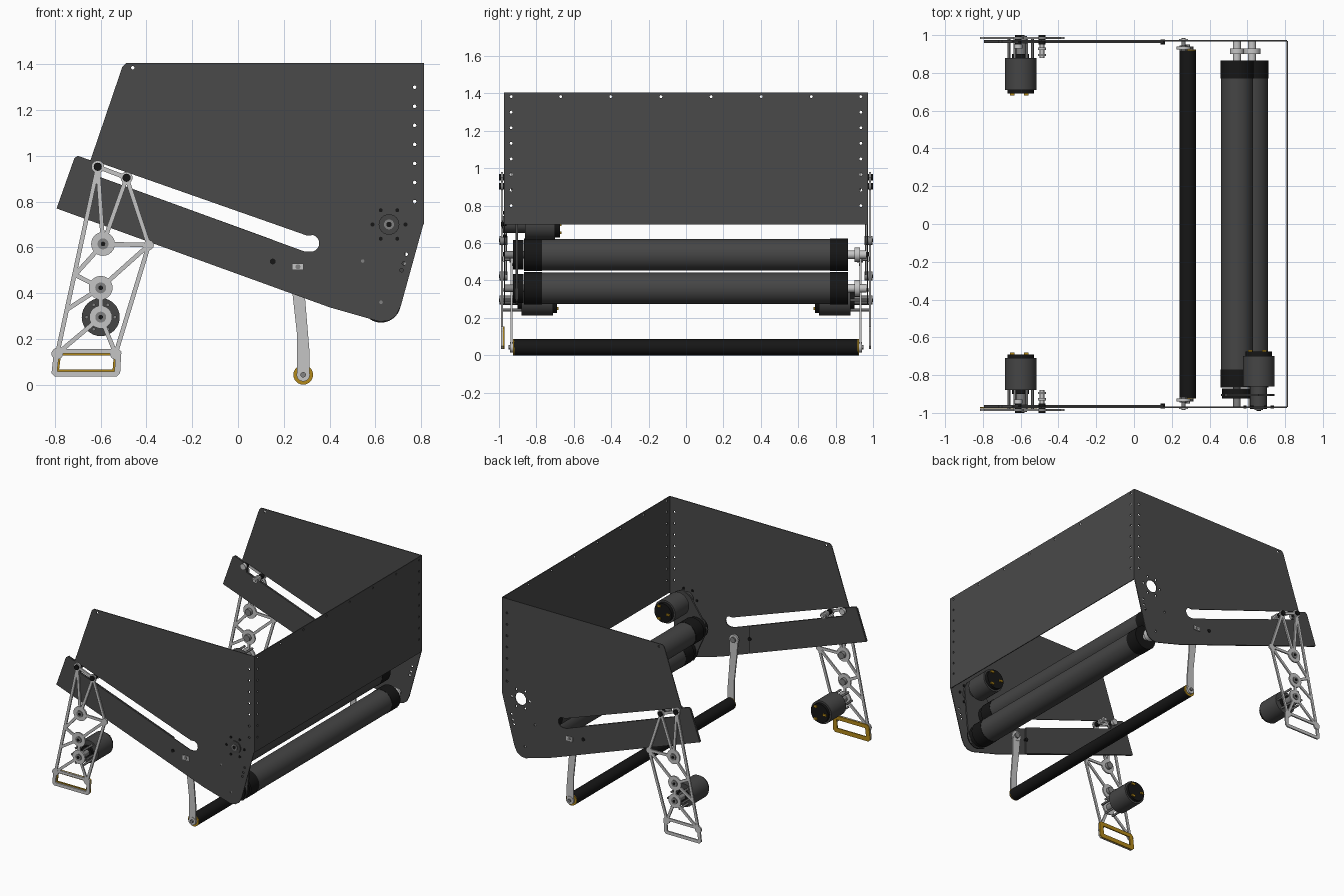
import bpy, bmesh, math
from mathutils import Vector, Matrix

if "Cube" in bpy.data.objects:
    bpy.data.objects.remove(bpy.data.objects["Cube"])
parts = []


def material(name, r, g, b):
    m = bpy.data.materials.new(name)
    m.use_nodes = True
    m.diffuse_color = (r, g, b, 1)
    m.node_tree.nodes["Principled BSDF"].inputs["Base Color"].default_value = (r, g, b, 1)
    return m


DARK = material("dark grey sheet", .068, .068, .068)
TUBE = material("roller grey", .06, .06, .06)
BLACK = material("black", .008, .008, .008)
LIGHT = material("light grey metal", .56, .56, .56)
STEEL = material("mid grey steel", .22, .22, .22)
GOLD = material("gold", .45, .25, .01)


def add(name, mesh, mat):
    mesh.materials.clear()
    mesh.materials.append(mat)
    ob = bpy.data.objects.new(name, mesh)
    bpy.context.collection.objects.link(ob)
    parts.append(ob)
    return ob


def circle(c, r, n=16, a0=0, a1=2 * math.pi):
    return [(c[0] + r * math.cos(a0 + (a1 - a0) * i / n),
             c[1] + r * math.sin(a0 + (a1 - a0) * i / n)) for i in range(n)]


def sheet(name, mat, loops, at, thick, along="y"):
    """Flat plate from an outline plus hole loops, standing across y or x."""
    cu = bpy.data.curves.new(name, "CURVE")
    cu.dimensions, cu.fill_mode, cu.extrude = "2D", "BOTH", thick / 2
    for loop in loops:
        sp = cu.splines.new("POLY")
        sp.points.add(len(loop) - 1)
        for p, (u, v) in zip(sp.points, loop):
            p.co = (u, v, 0, 1)
        sp.use_cyclic_u = True
    tmp = bpy.data.objects.new(name, cu)
    bpy.context.collection.objects.link(tmp)
    dg = bpy.context.evaluated_depsgraph_get()
    mesh = bpy.data.meshes.new_from_object(tmp.evaluated_get(dg))
    bpy.data.objects.remove(tmp)
    rot = Matrix.Rotation(math.pi / 2, 4, "X")
    if along == "x":
        rot = Matrix.Rotation(math.pi / 2, 4, "Z") @ rot
    pos = (0, at, 0) if along == "y" else (at, 0, 0)
    mesh.transform(Matrix.Translation(pos) @ rot)
    return add(name, mesh, mat)


def put_rod(bm, c, r, y0, y1, n=24):
    m = Matrix.Translation((c[0], (y0 + y1) / 2, c[1])) @ Matrix.Rotation(math.pi / 2, 4, "X")
    bmesh.ops.create_cone(bm, cap_ends=True, segments=n, radius1=r, radius2=r,
                          depth=abs(y1 - y0), matrix=m)


def put_box(bm, x, y, z, sx, sy, sz, turn=0):
    m = Matrix.Translation((x, y, z)) @ Matrix.Rotation(turn, 4, "Y") @ Matrix.Diagonal((sx, sy, sz, 1))
    bmesh.ops.create_cube(bm, size=1, matrix=m)


def put_strut(bm, p, q, y, w, t):
    dx, dz = q[0] - p[0], q[1] - p[1]
    put_box(bm, (p[0] + q[0]) / 2, y, (p[1] + q[1]) / 2,
            math.hypot(dx, dz), t, w, -math.atan2(dz, dx))


def finish(name, bm, mat):
    mesh = bpy.data.meshes.new(name)
    bm.to_mesh(mesh)
    bm.free()
    return add(name, mesh, mat)


def rods(name, mat, items, n=24):
    bm = bmesh.new()
    for c, r, y0, y1 in items:
        put_rod(bm, c, r, y0, y1, n)
    return finish(name, bm, mat)


# Shared positions in the x-z plane
DRIVE, UPPER, LOWER = (.66, .70), (.545, .538), (.625, .358)
TOP, TOP2, TIP = (-.613, .952), (-.487, .904), (-.39, .61)
HUB1, HUB2, HUB3 = (-.59, .615), (-.60, .423), (-.60, .295)
FOOT_L, FOOT_R = (-.79, .135), (-.535, .135)
PIVOT, BAR = (.262, .515), (.285, .043)

# Side plate outline with the angled slot
plate = [(-.49, 1.405), (.81, 1.405), (.81, .70), (.712, .345), (.69, .30), (.66, .28),
         (.62, .275), (.40, .338), (-.793, .77), (-.715, .99), (-.70, 1.0), (-.645, .98), (-.505, 1.39)]
slot = [(-.60, .968), (-.60, .906), (.29, .582)]
slot += circle((.318, .618), .037, 10, -math.pi * .5, math.pi * .5) + [(.30, .652)]
screw_z = [.8 + .0833 * i for i in range(8)]
screws = [circle((.772, z), .008, 8) for z in screw_z[:-1]]
screws += [circle(c, .008, 8) for c in ((-.46, 1.385), (.545, .54), (.625, .36),
                                      (.735, .57), (.725, .53), (.715, .5))]
arm = [(-.793, .77), (-.715, .99), (-.70, 1.0), (-.61, .968), (-.60, .906), (.155, .632), (.155, .43)]

for s, side in ((-1, "front"), (1, "back")):
    holes = [slot] + screws
    if s > 0:
        holes = holes + [circle(DRIVE, .045, 24)] + [circle(c, .008, 8) for c in circle(DRIVE, .072, 6)]
    sheet(side + "_side_plate", DARK, [plate] + holes, s * .97, .006)
    sheet(side + "_arm_plate", DARK, [arm], s * .961, .008)
    rods(side + "_arm_pins", BLACK, [((.152, .538), .013, s * .95, s * .978)], 12)

    # Pivot clip on the outer face
    bm = bmesh.new()
    put_box(bm, PIVOT[0], s * .976, PIVOT[1], .05, .008, .03)
    finish(side + "_pivot_clip", bm, LIGHT)
    rods(side + "_pivot_pin", STEEL, [(PIVOT, .011, s * .92, s * .984)], 12)

    # Lattice leg
    bm = bmesh.new()
    y, t = s * .984, .01
    side_l, side_r = (-.712, .48), (-.46, .38)
    for p, q in ((TOP, FOOT_L), (TOP2, TIP), (TIP, FOOT_R), (TOP, TOP2), (TOP, HUB1),
                 (TOP2, HUB1), (HUB1, TIP), (HUB2, TIP), (HUB2, side_l), (HUB1, side_l),
                 (HUB2, HUB3), (HUB3, FOOT_L), (HUB3, FOOT_R), (HUB2, (-.745, .33))):
        put_strut(bm, p, q, y, .019, t)
    for c, r in ((TOP, .028), (TOP2, .026), (TIP, .022), (HUB1, .052), (HUB2, .052),
                 (HUB3, .05), (FOOT_L, .025), (FOOT_R, .025)):
        put_rod(bm, c, r, y - t * .55, y + t * .55)
    finish(side_name := side + "_leg", bm, LIGHT)
    rods(side + "_leg_bosses", STEEL, [(c, .024, s * .955, s * .996) for c in (HUB1, HUB2, HUB3)])
    rods(side + "_leg_bolts", BLACK, [(c, .018, s * .95, s * 1.0) for c in (TOP, TOP2)]
         + [(c, .01, s * .985, s * 1.0) for c in (HUB1, HUB2, HUB3)], 12)
    rods(side + "_guide_spacers", LIGHT, [(TOP2, .012, s * .88, s * .96), (TOP2, .022, s * .92, s * .935),
                                        (TOP2, .022, s * .89, s * .90), (TOP, .022, s * .93, s * .95)], 16)

    # Foot loop
    foot = [(-.80, .035), (-.53, .035), (-.515, .05), (-.51, .145), (-.525, .155),
            (-.79, .155), (-.805, .14), (-.815, .05)]
    window = [(-.79, .058), (-.54, .058), (-.535, .135), (-.782, .135)]
    sheet(side + "_foot_loop", LIGHT, [foot, window], y, t)
    if s < 0:
        inner = [(-.782, .066), (-.548, .066), (-.543, .127), (-.774, .127)]
        sheet("foot_backing", GOLD, [foot, inner], -.974, .008)

    # Leg motor
    rods(side + "_leg_motor", TUBE, [(HUB3, .083, s * .71, s * .88)], 32)
    rods(side + "_leg_motor_ends", BLACK, [(HUB3, .07, s * .69, s * .71), (HUB3, .045, s * .88, s * .90)])
    rods(side + "_leg_motor_shaft", STEEL, [(HUB3, .025, s * .90, s * .98)]
         + [(c, .008, s * .88, s * .98) for c in circle(HUB3, .062, 6)], 12)
    bm = bmesh.new()
    for dx, dz in ((.03, .045), (.03, -.045), (-.045, 0)):
        put_box(bm, HUB3[0] + dx, s * .687, HUB3[1] + dz, .025, .012, .015)
    finish(side + "_leg_motor_terminals", bm, GOLD)

    # Swing arm that carries the lower bar
    link = [(.228, .51), (.240, .38), (.258, .22), (.258, .05), (.312, .05),
            (.312, .15), (.293, .38), (.297, .51)]
    sheet(side + "_swing_arm", LIGHT, [link], s * .932, .01)
    rods(side + "_swing_arm_ends", LIGHT, [(PIVOT, .037, s * .925, s * .939), (BAR, .029, s * .925, s * .94)])
    rods(side + "_swing_bolts", STEEL, [(PIVOT, .02, s * .915, s * .945), (BAR, .012, s * .93, s * .95)], 12)
    rods(side + "_bar_cap", GOLD, [(BAR, .043, s * .918, s * .924)])

    # Black collars on the roller ends
    rods(side + "_roller_collars", BLACK, [(c, .087, s * .77, s * .865) for c in (UPPER, LOWER)], 32)

# Cross panel with its screw holes
panel = [(-.97, .70), (.97, .70), (.97, 1.405), (-.97, 1.405)]
dots = [circle((s * .935, z), .008, 8) for s in (-1, 1) for z in screw_z]
dots += [circle((-.67 + .268 * i, 1.383), .008, 8) for i in range(6)]
sheet("cross_panel", DARK, [panel] + dots, .811, .006, "x")

# Rollers and lower bar
rods("rollers", TUBE, [(c, .085, -.775, .775) for c in (UPPER, LOWER)], 40)
rods("lower_bar", BLACK, [(BAR, .043, -.92, .92)], 24)
rods("roller_shafts", LIGHT, [(UPPER, .022, .86, .965), (LOWER, .022, .86, .965),
                            (UPPER, .038, .90, .93), (LOWER, .045, .90, .93)], 20)

# Drive train at the front end of the rollers
sheet("drive_links", TUBE, [[(.46, .538), (.49, .60), (.60, .755), (.66, .785), (.72, .755), (.745, .70),
                            (.712, .36), (.68, .29), (.625, .272), (.57, .29), (.54, .36)]], -.905, .012)
rods("drive_pulleys", BLACK, [(UPPER, .078, -.925, -.87), (LOWER, .078, -.925, -.87)], 32)
rods("drive_shafts", STEEL, [(c, .02, -.97, -.86) for c in (UPPER, LOWER)] + [(DRIVE, .022, -.985, -.85)], 16)
rods("drive_motor", TUBE, [(DRIVE, .083, -.86, -.70)], 32)
rods("drive_motor_end", BLACK, [(DRIVE, .07, -.70, -.675)], 32)
rods("drive_hub", TUBE, [(DRIVE, .045, -.98, -.86)], 24)
rods("drive_hub_bolts", BLACK, [(c, .009, -.978, -.96) for c in circle(DRIVE, .072, 6)]
     + [(DRIVE, .012, -.99, -.98)], 10)
bm = bmesh.new()
for dx, dz in ((.03, .045), (.03, -.045), (-.045, 0)):
    put_box(bm, DRIVE[0] + dx, -.672, DRIVE[1] + dz, .025, .012, .015)
finish("drive_motor_terminals", bm, GOLD)

# Smooth the round parts, keep edges sharp
bpy.ops.object.select_all(action="DESELECT")
for ob in parts:
    ob.select_set(True)
bpy.context.view_layer.objects.active = parts[0]
bpy.ops.object.shade_smooth_by_angle(angle=math.radians(30))
